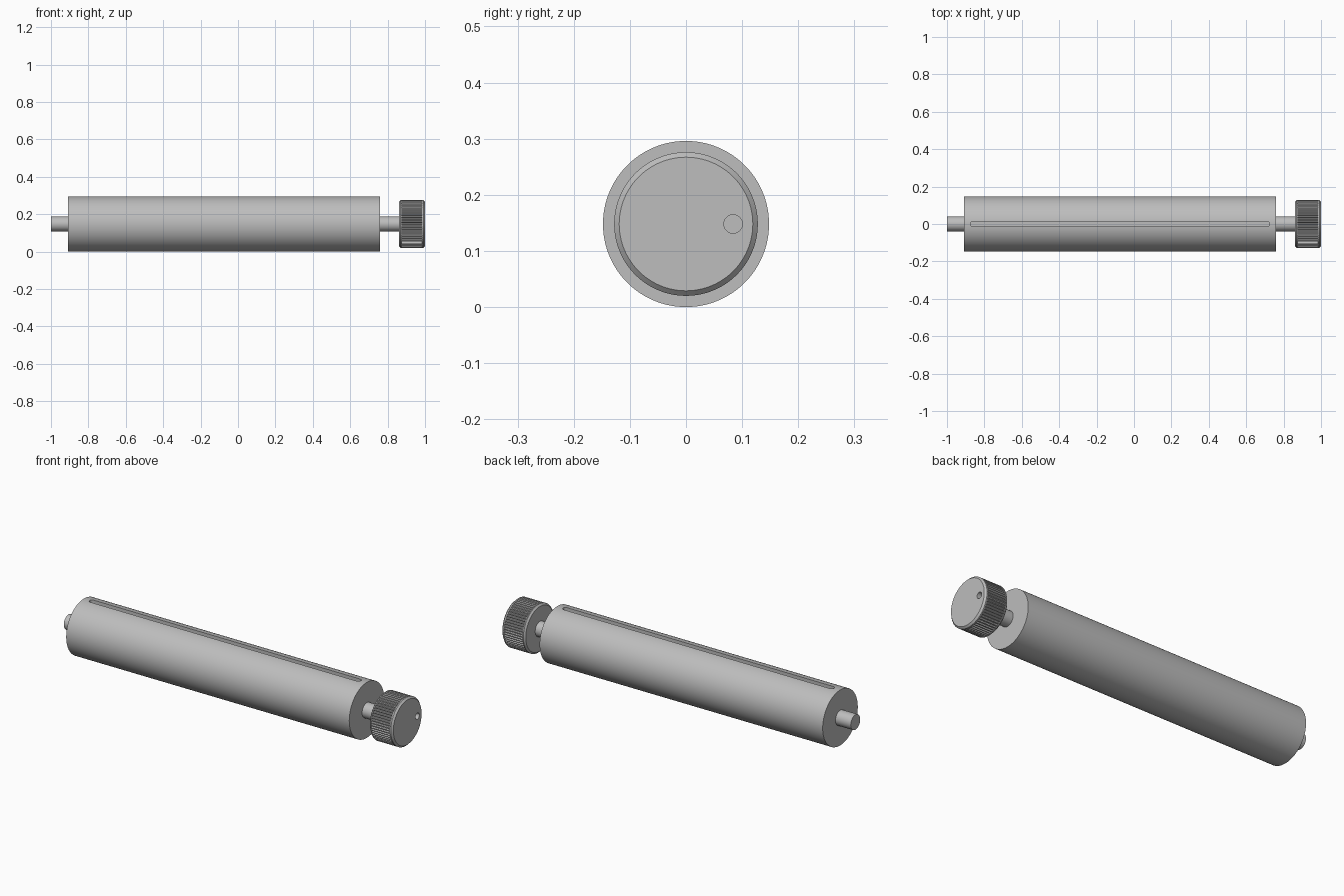
import bpy, bmesh, math
from mathutils import Matrix

if "Cube" in bpy.data.objects:
    bpy.data.objects.remove(bpy.data.objects["Cube"])

AXIS_Z = 0.148
metal = bpy.data.materials.new("light_grey_metal")
metal.diffuse_color = (0.51, 0.51, 0.51, 1)
metal.use_nodes = True
metal.node_tree.nodes["Principled BSDF"].inputs["Base Color"].default_value = metal.diffuse_color


def add_object(name, bm):
    bmesh.ops.remove_doubles(bm, verts=bm.verts, dist=1e-5)
    bmesh.ops.recalc_face_normals(bm, faces=bm.faces)
    mesh = bpy.data.meshes.new(name)
    bm.to_mesh(mesh)
    bm.free()
    mesh.materials.append(metal)
    ob = bpy.data.objects.new(name, mesh)
    bpy.context.collection.objects.link(ob)
    return ob


def loft(name, rings):
    """Skin a list of closed point rings and cap both ends."""
    bm = bmesh.new()
    loops = [[bm.verts.new(p) for p in ring] for ring in rings]
    n = len(loops[0])
    for a, b in zip(loops, loops[1:]):
        for i in range(n):
            j = (i + 1) % n
            bm.faces.new((a[i], a[j], b[j], b[i]))
    bm.faces.new(loops[0])
    bm.faces.new(loops[-1])
    return add_object(name, bm)


def ring(x, radius, n=96, y=0.0):
    r = radius if callable(radius) else (lambda i: radius)
    return [(x, y + r(i) * math.cos(math.tau * i / n),
             AXIS_Z + r(i) * math.sin(math.tau * i / n)) for i in range(n)]


def rod(name, x0, x1, radius, n=96, y=0.0):
    return loft(name, [ring(x0, radius, n, y), ring(x1, radius, n, y)])


def cut(target, cutter):
    mod = target.modifiers.new("cut", 'BOOLEAN')
    mod.operation = 'DIFFERENCE'
    mod.solver = 'EXACT'
    mod.object = cutter
    bpy.context.view_layer.objects.active = target
    bpy.ops.object.modifier_apply(modifier=mod.name)
    bpy.data.objects.remove(cutter)


# Roller body with a round-ended slot along the top
body = rod("roller_body", -0.91, 0.76, 0.148, 128)
HALF = 0.014
outline = []
for cx, start in ((0.725 - HALF, -90), (-0.875 + HALF, 90)):
    for k in range(9):
        a = math.radians(start + 22.5 * k)
        outline.append((cx + HALF * math.cos(a), HALF * math.sin(a)))
slot = loft("slot_cutter", [[(x, y, z) for x, y in outline] for z in (0.255, 0.35)])
cut(body, slot)

# Shaft stubs at both ends
left_shaft = rod("left_shaft", -1.0, -0.91, 0.04, 48)
right_shaft = rod("right_shaft", 0.76, 0.862, 0.04, 48)

# Knurled knob: chamfered rims with a grooved band between them
TEETH = 60
N = TEETH * 4
R = 0.128


def groove(i):
    return R if i % 4 < 2 else R - 0.006


knob = loft("knurled_knob", [
    ring(0.862, 0.119, N), ring(0.870, R, N), ring(0.875, R, N),
    ring(0.875, groove, N), ring(0.984, groove, N),
    ring(0.984, R, N), ring(0.991, R, N), ring(1.0, 0.119, N)])

# Finger dimple in the knob face
cut(knob, rod("dimple_cutter", 0.975, 1.05, 0.0165, 32, y=0.084))

# Smooth round walls, keep edges crisp
for ob in (body, left_shaft, right_shaft, knob):
    bpy.ops.object.select_all(action='DESELECT')
    ob.select_set(True)
    bpy.context.view_layer.objects.active = ob
    bpy.ops.object.shade_smooth_by_angle(angle=math.radians(25))
